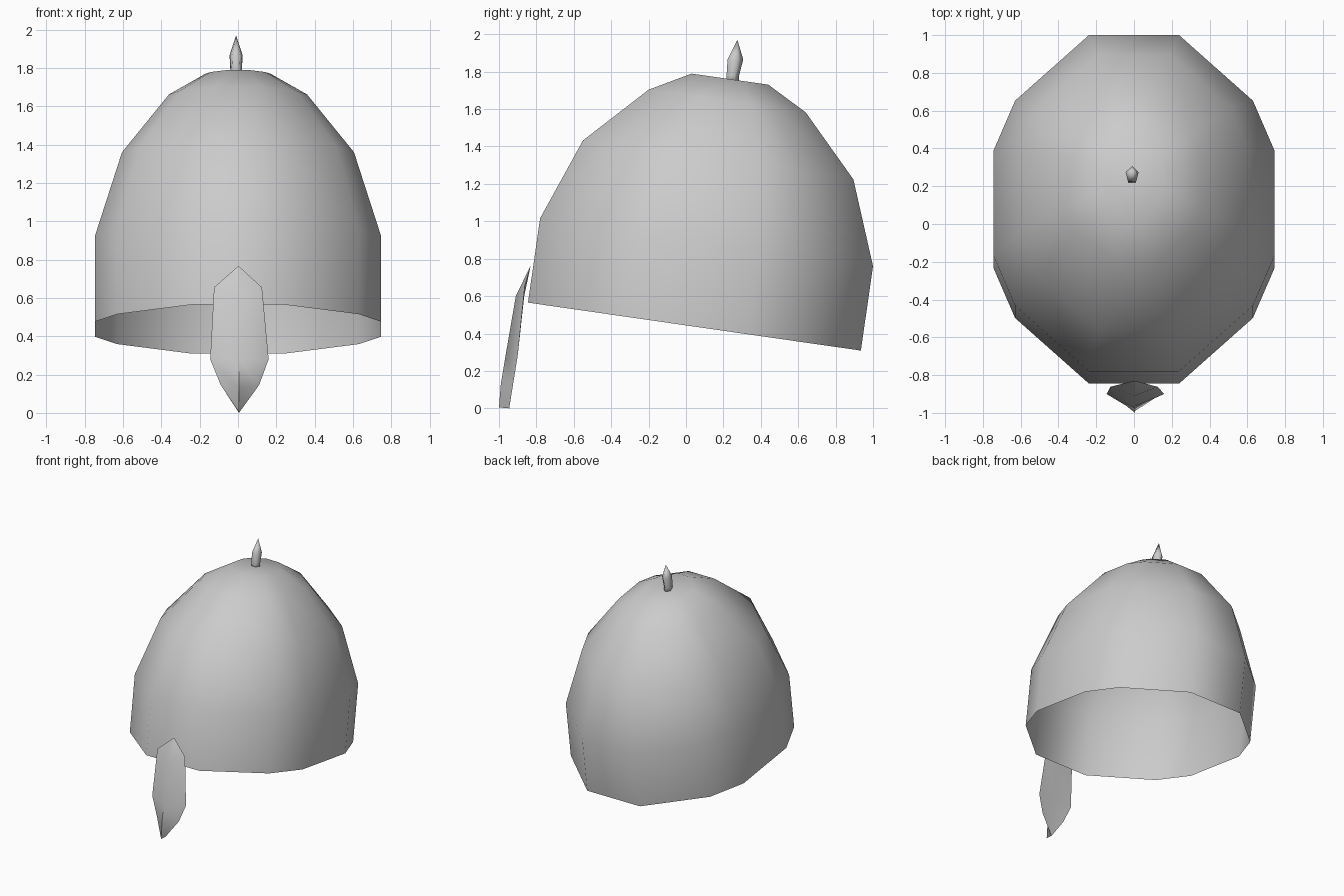
import bpy, bmesh
from math import sin, cos, pi

if "Cube" in bpy.data.objects:
    bpy.data.objects.remove(bpy.data.objects["Cube"])


def loft(name, rings, closed=True, cap_start=False, cap_end=False):
    """Skin a list of equal-length point rings into a smooth-shaded mesh."""
    bm = bmesh.new()
    rows = [[bm.verts.new(p) for p in ring] for ring in rings]
    n = len(rows[0])
    for a, b in zip(rows, rows[1:]):
        for i in range(n if closed else n - 1):
            j = (i + 1) % n
            bm.faces.new((a[i], a[j], b[j], b[i]))
    if cap_start:
        bm.faces.new(rows[0][::-1])
    if cap_end:
        bm.faces.new(rows[-1])
    bmesh.ops.remove_doubles(bm, verts=bm.verts, dist=0.0005)
    bmesh.ops.recalc_face_normals(bm, faces=bm.faces)
    for f in bm.faces:
        f.smooth = True
    mesh = bpy.data.meshes.new(name)
    bm.to_mesh(mesh)
    bm.free()
    obj = bpy.data.objects.new(name, mesh)
    bpy.context.collection.objects.link(obj)
    return obj


# Dome: twelve-sided open shell, tilted down towards the back
quarter = [(0.32, 1.0), (0.845, 0.61), (1.0, 0.31)]
half = quarter + [(x, -y) for x, y in quarter[::-1]]
outline = half + [(-x, y) for x, y in half[::-1]]
# centre y, centre z, half width, half length
levels = [(0.045, 0.437, 0.745, 0.89), (0.11, 0.888, 0.745, 0.89),
          (0.172, 1.328, 0.605, 0.723), (0.22, 1.643, 0.36, 0.42),
          (0.235, 1.76, 0.17, 0.205)]
SLOPE = -0.144
loft("helmet_dome",
     [[(w * x, cy + l * y, cz + SLOPE * l * y) for x, y in outline]
      for cy, cz, w, l in levels], cap_end=True)

# Nose guard: ridged blade, hanging from the front rim
# ridge (y, z), left x, right x, edge (y, z), back (y, z)
blade = [((-0.83, 0.765), 0, 0, (-0.83, 0.765), (-0.83, 0.765)),
         ((-0.91, 0.60), -0.125, 0.125, (-0.862, 0.655), (-0.865, 0.60)),
         ((-0.965, 0.28), -0.145, 0.16, (-0.90, 0.28), (-0.91, 0.28)),
         ((-0.99, 0.13), -0.09, 0.11, (-0.922, 0.145), (-0.93, 0.13)),
         ((-1.0, 0.005), 0.005, 0.005, (-0.945, 0.0), (-0.945, 0.0))]
guard = loft("nose_guard",
             [[(left, *edge), (0.005, *ridge), (right, *edge), (0.005, *back)]
              for ridge, left, right, edge, back in blade])
bpy.context.view_layer.objects.active = guard
guard.select_set(True)
bpy.ops.object.shade_smooth_by_angle(angle=pi / 4)
guard.select_set(False)

# Top spike: five-sided finial, leaning slightly back
spike = [(0.247, 1.74, 0.031, 0.037), (0.247, 1.78, 0.031, 0.037),
         (0.26, 1.865, 0.036, 0.046), (0.275, 1.97, 0.0, 0.0)]
loft("top_spike",
     [[(-0.01 + rx * cos(0.3 + i * 2 * pi / 5),
        cy + ry * sin(0.3 + i * 2 * pi / 5), z) for i in range(5)]
      for cy, z, rx, ry in spike[:-1]]
     + [[(-0.01, spike[-1][0], spike[-1][1] + 0.0)] * 5], cap_start=True)
